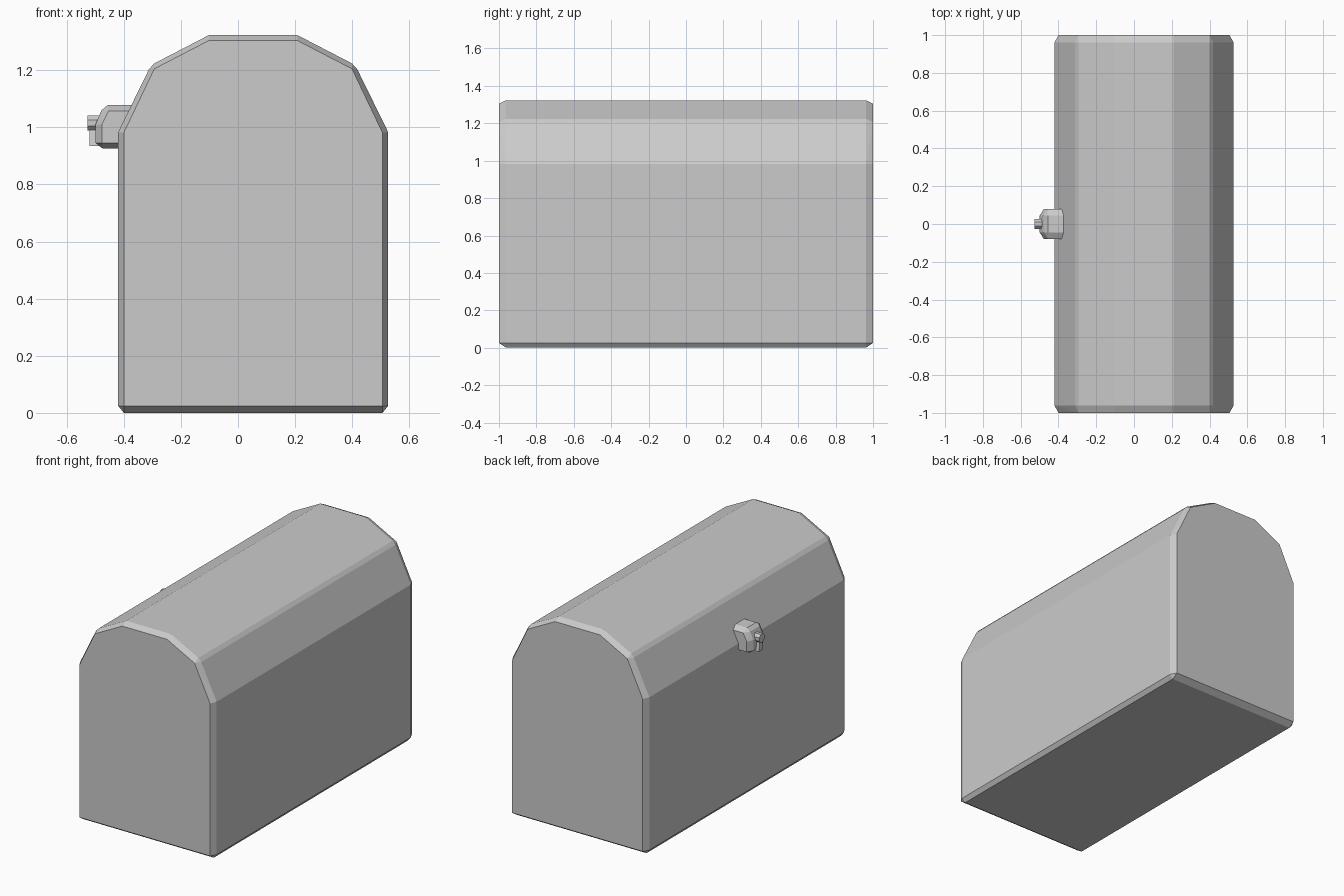
import bpy, bmesh, math

if "Cube" in bpy.data.objects:
    bpy.data.objects.remove(bpy.data.objects["Cube"])

grey = bpy.data.materials.new("plain grey")
grey.diffuse_color = (0.6, 0.6, 0.6, 1)
grey.use_nodes = True
grey.node_tree.nodes["Principled BSDF"].inputs["Base Color"].default_value = grey.diffuse_color


def hull(name, points):
    """Flat-faced convex solid around the points."""
    bm = bmesh.new()
    for p in points:
        bm.verts.new(p)
    res = bmesh.ops.convex_hull(bm, input=bm.verts[:])
    loose = [v for v in bm.verts if not v.link_faces]
    bmesh.ops.delete(bm, geom=loose, context='VERTS')
    bmesh.ops.dissolve_limit(bm, angle_limit=math.radians(1),
                             verts=bm.verts[:], edges=bm.edges[:])
    bmesh.ops.recalc_face_normals(bm, faces=bm.faces[:])
    me = bpy.data.meshes.new(name)
    bm.to_mesh(me)
    bm.free()
    me.materials.append(grey)
    ob = bpy.data.objects.new(name, me)
    bpy.context.collection.objects.link(ob)
    return ob


def layers(profile, y):
    """An x-z profile placed at both -y and +y."""
    return [(x, s * y, z) for x, z in profile for s in (-1, 1)]


# Chest body with domed lid: half profile about its own centre line
CX = 0.053
rim = [(0.473, 0.025), (0.473, 0.983), (0.365, 1.203), (0.346, 1.224), (0.155, 1.323)]
end = [(0.453, 0.025), (0.453, 0.981), (0.346, 1.205), (0.155, 1.304)]
base = [(0.453, 0.0)]


def both(half):
    return [(CX + s * x, z) for x, z in half for s in (-1, 1)]


hull("chest_body", layers(both(rim), 0.962) + layers(both(base), 0.962)
     + layers(both(end), 1.0))

# Lock housing on the left side
core = [(-0.37, 1.078), (-0.456, 1.078), (-0.478, 1.06), (-0.499, 1.01),
        (-0.499, 0.945), (-0.474, 0.926), (-0.37, 0.926)]
cheek = [(-0.38, 1.058), (-0.453, 1.058), (-0.477, 1.01), (-0.477, 0.945), (-0.38, 0.945)]
hull("lock_housing", layers(core, 0.045) + layers(cheek, 0.08))

# Keyhole: round boss with a flared slot below
ring = [(0.028 * math.cos(a), 1.015 + 0.028 * math.sin(a))
        for a in (math.pi / 4 * (i + 0.5) for i in range(8))]
hull("keyhole_boss", [(x, y, z) for y, z in ring for x in (-0.527, -0.48)])
hull("keyhole_slot", [(x, s * w, z) for w, z in ((0.01, 1.0), (0.02, 0.934))
                      for x in (-0.52, -0.47) for s in (-1, 1)])
